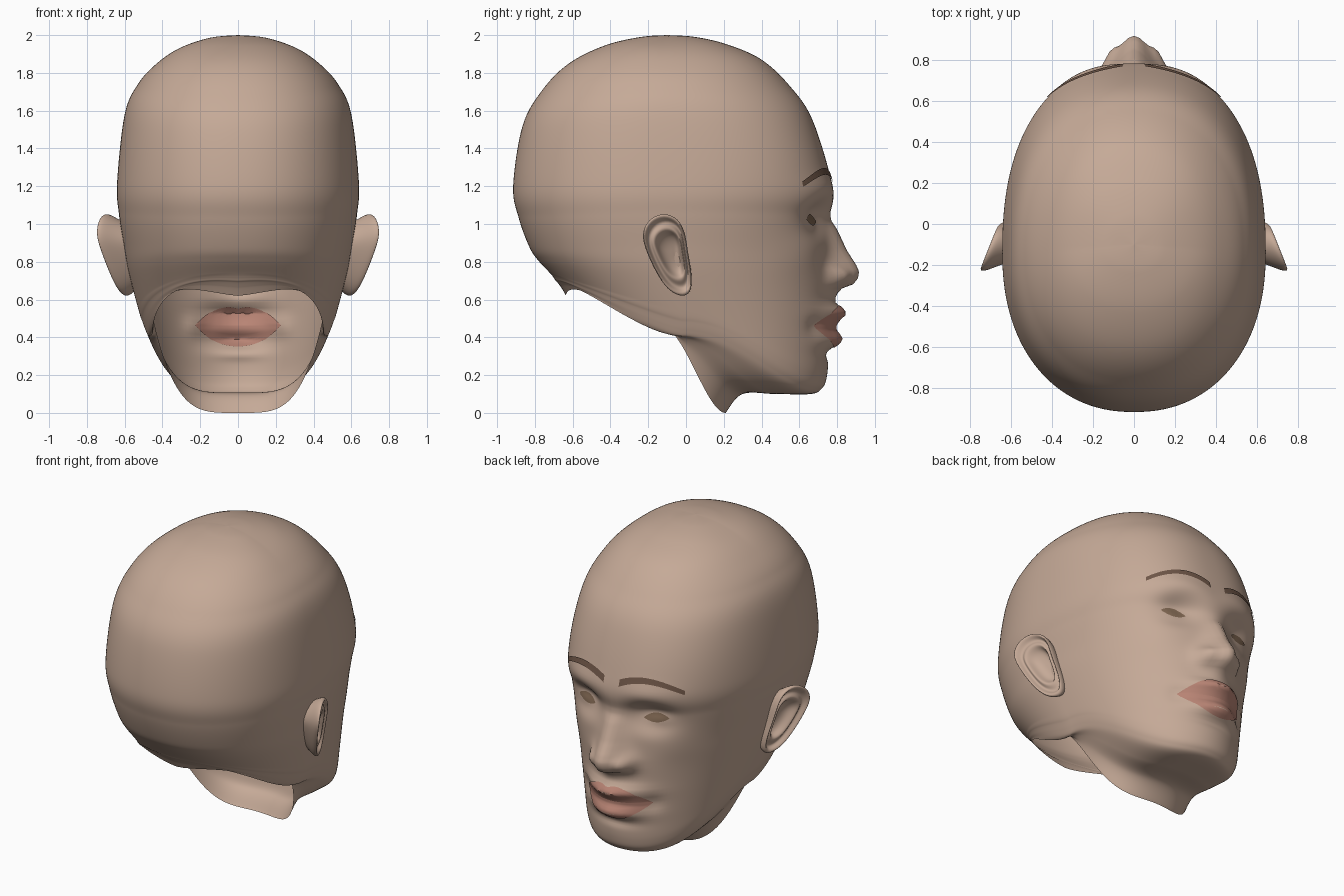
import bpy, bmesh, math
from mathutils import Vector
from mathutils.bvhtree import BVHTree

if "Cube" in bpy.data.objects:
    bpy.data.objects.remove(bpy.data.objects["Cube"])


def material(name, rgb):
    m = bpy.data.materials.new(name)
    m.diffuse_color = (*rgb, 1)
    m.use_nodes = True
    m.node_tree.nodes["Principled BSDF"].inputs["Base Color"].default_value = m.diffuse_color
    return m


SKIN = material("skin", (0.56, 0.40, 0.31))
LIP = material("lip_rose", (0.48, 0.23, 0.175))
BROW = material("brow_brown", (0.16, 0.095, 0.065))
EYE = material("eye_brown", (0.23, 0.145, 0.09))


def finish(name, bm, mat, angle=60):
    me = bpy.data.meshes.new(name)
    bm.to_mesh(me)
    bm.free()
    me.materials.append(mat)
    ob = bpy.data.objects.new(name, me)
    bpy.context.collection.objects.link(ob)
    bpy.ops.object.select_all(action='DESELECT')
    ob.select_set(True)
    bpy.context.view_layer.objects.active = ob
    bpy.ops.object.shade_smooth_by_angle(angle=math.radians(angle))
    return ob


def catmull(keys, steps):
    """Smooth rows running through the key rows."""
    rows = []
    for i in range(len(keys) - 1):
        a, b, c, d = keys[max(i - 1, 0)], keys[i], keys[i + 1], keys[min(i + 2, len(keys) - 1)]
        for s in range(steps):
            t = s / steps
            rows.append([0.5 * (2 * q + (r - p) * t + (2 * p - 5 * q + 4 * r - w) * t * t
                                + (3 * q - p - 3 * r + w) * t ** 3)
                         for p, q, r, w in zip(a, b, c, d)])
    rows.append(list(keys[-1]))
    return rows


def grid_faces(bm, rows, closed):
    for r0, r1 in zip(rows, rows[1:]):
        n = len(r0)
        for j in range(n if closed else n - 1):
            k = (j + 1) % n
            bm.faces.new((r0[j], r1[j], r1[k], r0[k]))


def lerp_table(table, z):
    """Linear lookup, table sorted by falling z."""
    if z >= table[0][0] or z <= table[-1][0]:
        return 0.0
    for (z0, v0), (z1, v1) in zip(table, table[1:]):
        if z1 <= z <= z0:
            return v0 + (v1 - v0) * (z0 - z) / (z0 - z1)


def bump(x, z, cx, cz, sx, sz):
    return math.exp(-((x - cx) / sx) ** 2 - ((z - cz) / sz) ** 2)


# Key rings: front y, front z, half width, side y, side z, back y, back z
RINGS = [
    (-.10, 2.0, 0, -.10, 2.0, -.10, 2.0),
    (.05, 1.99, .15, -.11, 1.985, -.24, 1.99),
    (.22, 1.95, .31, -.12, 1.93, -.43, 1.945),
    (.40, 1.87, .43, -.13, 1.85, -.62, 1.85),
    (.55, 1.73, .53, -.14, 1.74, -.76, 1.71),
    (.67, 1.55, .60, -.15, 1.58, -.865, 1.52),
    (.775, 1.2, .64, -.14, 1.22, -.915, 1.2),
    (.765, 1.04, .63, -.13, 1.05, -.885, 1.03),
    (.76, .86, .605, -.11, .89, -.83, .88),
    (.765, .68, .58, -.09, .75, -.785, .81),
    (.755, .32, .525, -.04, .54, -.72, .74),
    (.745, .19, .505, -.02, .48, -.70, .715),
    (.72, .13, .49, -.02, .44, -.69, .70),
    (.66, .10, .475, -.03, .41, -.68, .69),
    (.48, .10, .46, -.07, .41, -.665, .67),
    (.30, .10, .45, -.12, .43, -.655, .655),
    (.21, 0, .445, -.16, .48, -.635, .62),
]
NOSE = [(1.06, 0), (1.02, .006), (.97, .04), (.86, .092), (.79, .135), (.75, .152), (.71, .145),
        (.68, .118), (.655, .05), (.62, .03), (.57, 0)]


def face_relief(x, z):
    """Forward offset of the facial features."""
    x = abs(x)
    wid = .055 + .05 * min(max((1.0 - z) / .25, 0), 1)
    d = lerp_table(NOSE, z) * math.exp(-(x / wid) ** 2)
    d += .05 * bump(x, z, .115, .725, .04, .05)            # nostril wings
    d -= .095 * bump(x, z, .23, 1.03, .12, .085)           # eye sockets
    d += .042 * bump(x, z, .25, 1.015, .085, .05)          # eyeballs under lids
    d += .012 * bump(x, z, .24, 1.19, .16, .06)            # brow ridge
    d += .012 * bump(x, z, .36, .84, .12, .10)             # cheekbones
    d += .085 * bump(x, z, 0, .53, .17, .045)              # upper lip
    d += .07 * bump(x, z, 0, .39, .15, .042)               # lower lip
    d += .02 * bump(x, z, 0, .46, .16, .03)
    d -= .018 * bump(x, z, .235, .46, .05, .05)            # mouth corners
    d -= .015 * bump(x, z, 0, .31, .14, .03)               # chin crease
    return d


# Head shell, open at the neck
COLS = 160
bm = bmesh.new()
grid = []
for yf, zf, w, ys, zs, yb, zb in catmull(RINGS, 14):
    n = 2 + .4 * math.exp(-((zf - 1.35) / .45) ** 2)       # squarer around the brow
    lift = .06 * min(max((yb + .72) / .085, 0), 1) if zb < .75 else 0   # raised nape edge
    row = []
    for j in range(COLS):
        a = 2 * math.pi * j / COLS
        s, c = math.sin(a), math.cos(a)
        front = c >= 0
        p = 2 / n if front else 2 / (2.2 + 10 * lift)
        x = math.copysign(max(w, 0) * abs(s) ** p, s)
        if front:
            y = ys + (yf - ys) * c ** p
            z = zf + (zs - zf) * s ** 4
            if y > .25:
                y += face_relief(x, z) * min((y - .25) / .2, 1)
        else:
            y = ys + (yb - ys) * (-c) ** p
            z = zs + (zb - zs) * -c + lift * 2 * abs(s * c)
        row.append(bm.verts.new((x, y, z)))
    grid.append(row)
grid_faces(bm, grid, True)
bmesh.ops.remove_doubles(bm, verts=bm.verts[:], dist=1e-5)
bmesh.ops.recalc_face_normals(bm, faces=bm.faces[:])
surface = BVHTree.FromBMesh(bm)
finish("head", bm, SKIN, 80)


def plate(name, mat, curve, off=.005, nu=32, nv=8):
    """Thin patch laid on the face; curve(u) gives x, lower z, upper z."""
    bm = bmesh.new()
    rows = []
    for i in range(nu + 1):
        x, lo, hi = curve(i / nu)
        row = []
        for k in range(nv + 1):
            z = lo + (hi - lo) * k / nv
            loc, nor, _, _ = surface.ray_cast(Vector((x, 2, z)), Vector((0, -1, 0)))
            if nor.y < 0:
                nor = -nor
            row.append(bm.verts.new(loc + nor * off))
        rows.append(row)
    grid_faces(bm, rows, False)
    bmesh.ops.remove_doubles(bm, verts=bm.verts[:], dist=1e-5)
    finish(name, bm, mat)


# Lips, outer skin and inner lining
def upper_lip(u):
    s = 2 * u - 1
    return .23 * s, .463, .464 + .105 * (1 - abs(s) ** 2.4) - .012 * math.exp(-(s / .15) ** 2)


def lower_lip(u):
    s = 2 * u - 1
    return .23 * s, .462 - .115 * (1 - abs(s) ** 2.2), .463


for tag, off in (("", .005), ("_lining", -.006)):
    plate("upper_lip" + tag, LIP, upper_lip, off)
    plate("lower_lip" + tag, LIP, lower_lip, off)

# Eyes and brows
for side, sg in (("left", -1), ("right", 1)):
    def eye(u):
        h = abs(math.sin(math.pi * u)) ** .8
        mid = 1.012 + .012 * u
        return sg * (.175 + .15 * u), mid - .026 * h, mid + .034 * h

    def brow(u):
        mid = 1.235 + .19 * u - .215 * u * u
        h = .022 - .009 * u
        return sg * (.055 + .365 * u), mid - h, mid + h

    plate("eye_" + side, EYE, eye, .004)
    plate("brow_" + side, BROW, brow, .006)

# Ears: outline (y, z) swept through loops of scale and outward offset
OUTLINE = [(.03, .625), (-.03, .61), (-.10, .65), (-.16, .74), (-.215, .86), (-.24, .95),
           (-.20, 1.03), (-.12, 1.065), (-.04, 1.035), (.0, .95), (.01, .85), (.035, .73)]
LOOPS = [(.62, -.15), (.80, -.075), (.96, -.025), (1.0, 0), (.96, .014), (.89, .008), (.82, -.014),
         (.74, -.016), (.65, .0), (.56, -.004), (.46, -.04), (.25, -.055), (.02, -.055)]
for side, sg in (("left", -1), ("right", 1)):
    bm = bmesh.new()
    rows = []
    for sc, off in LOOPS:
        row = []
        for y0, z0 in OUTLINE:
            cy, cz = -.07, .85
            y, z = cy + (y0 - cy) * sc, cz + (z0 - cz) * sc
            x = .638 + (.03 - y) * .4 - max(.95 - z, 0) * .2 + off
            row.append(bm.verts.new((sg * x, y, z)))
        rows.append(row)
    grid_faces(bm, rows, True)
    bm.faces.new(rows[-1])
    bmesh.ops.recalc_face_normals(bm, faces=bm.faces[:])
    ear = finish("ear_" + side, bm, SKIN, 180)
    ear.modifiers.new("smooth", 'SUBSURF').levels = 2
    ear.modifiers["smooth"].render_levels = 2
